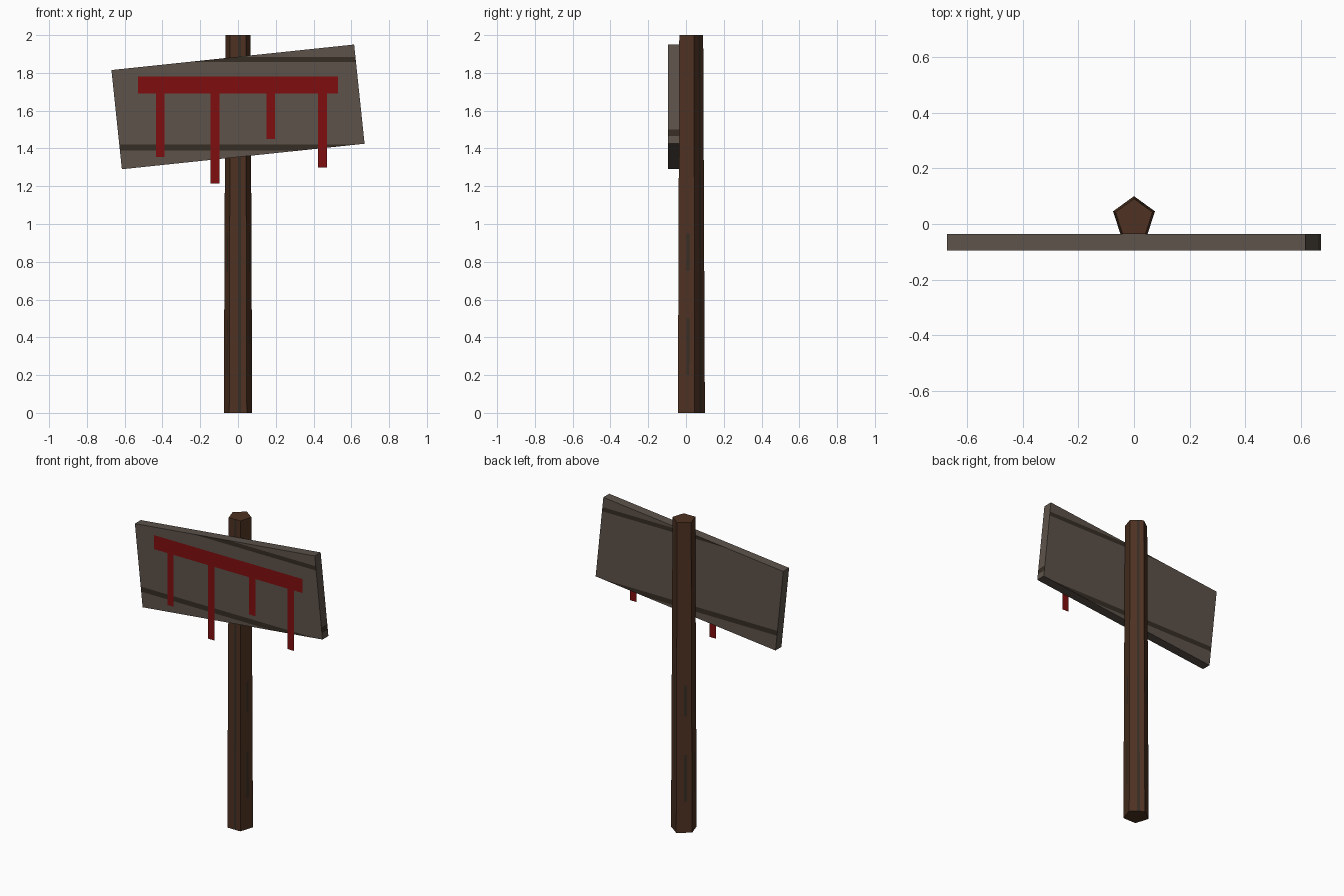
import bpy, bmesh, math
from mathutils import Matrix, Vector

if "Cube" in bpy.data.objects:
    bpy.data.objects.remove(bpy.data.objects["Cube"])


def material(name, *rgb):
    m = bpy.data.materials.new(name)
    lin = [((c / 255 + 0.055) / 1.055) ** 2.4 for c in rgb]
    m.diffuse_color = (*lin, 1)
    m.use_nodes = True
    m.node_tree.nodes["Principled BSDF"].inputs["Base Color"].default_value = m.diffuse_color
    return m


POST = material("brown post wood", 78, 50, 34)
BOARD = material("grey board wood", 92, 82, 74)
STAIN = material("dark wood grain", 54, 45, 36)
RED = material("red paint", 128, 13, 15)


def finish(name, bm, *mats):
    mesh = bpy.data.meshes.new(name)
    bm.to_mesh(mesh)
    bm.free()
    for m in mats:
        mesh.materials.append(m)
    ob = bpy.data.objects.new(name, mesh)
    bpy.context.collection.objects.link(ob)
    return ob


# Post: tapered five-sided pole, each side split so a grain streak runs along it
bm = bmesh.new()
levels = [0, 0.2, 0.5, 0.75, 0.95, 2.0]
rings = []
for z in levels:
    r = 0.079 - 0.009 * z / 2
    corners = [Vector((r * math.sin(math.tau * i / 5), 0.021 + r * math.cos(math.tau * i / 5), z))
               for i in range(5)]
    rings.append([bm.verts.new(corners[i].lerp(corners[(i + 1) % 5], t))
                  for i in range(5) for t in (0, 0.32, 0.5)])
for k in range(len(levels) - 1):
    a, b = rings[k], rings[k + 1]
    for i in range(15):
        j = (i + 1) % 15
        f = bm.faces.new((a[i], a[j], b[j], b[i]))
        full_length = i // 3 in (0, 2)          # back right and front sides
        if i % 3 == 1 and (full_length or k in (1, 3)):
            f.material_index = 1
bm.faces.new(rings[0])
bm.faces.new(rings[-1])
bmesh.ops.recalc_face_normals(bm, faces=bm.faces)
finish("post", bm, POST, STAIN)

# Board: tilted plank with level grain bands cut into its faces
bm = bmesh.new()
bmesh.ops.create_cube(bm, size=1, matrix=Matrix.Translation((0, -0.065, 1.62))
                      @ Matrix.Rotation(math.radians(-6), 4, 'Y')
                      @ Matrix.Diagonal((1.292, 0.06, 0.528, 1)))
bands = [(1.388, 1.42), (1.858, 1.885)]
end_band = (1.465, 1.50)
for z in [v for band in bands + [end_band] for v in band]:
    bmesh.ops.bisect_plane(bm, geom=bm.verts[:] + bm.edges[:] + bm.faces[:],
                           plane_co=(0, 0, z), plane_no=(0, 0, 1))
bm.normal_update()
for f in bm.faces:
    zs = [v.co.z for v in f.verts]
    wanted = bands if abs(f.normal.y) > 0.9 else [end_band] if f.normal.x > 0.9 else []
    if any(lo - 1e-4 < min(zs) and max(zs) < hi + 1e-4 for lo, hi in wanted):
        f.material_index = 1
finish("board", bm, BOARD, STAIN)


# Painted bar and its drips: flat sheets just in front of the board
def sheet(name, x0, x1, z0, z1):
    bm = bmesh.new()
    bm.faces.new([bm.verts.new((x, -0.1, z))
                  for x, z in ((x0, z0), (x1, z0), (x1, z1), (x0, z1))])
    finish(name, bm, RED)


sheet("paint_bar", -0.53, 0.53, 1.69, 1.78)
for n, (x, z) in enumerate([(-0.412, 1.355), (-0.122, 1.215), (0.173, 1.45), (0.447, 1.30)]):
    sheet(f"paint_drip_{n + 1}", x - 0.023, x + 0.023, z, 1.69)
